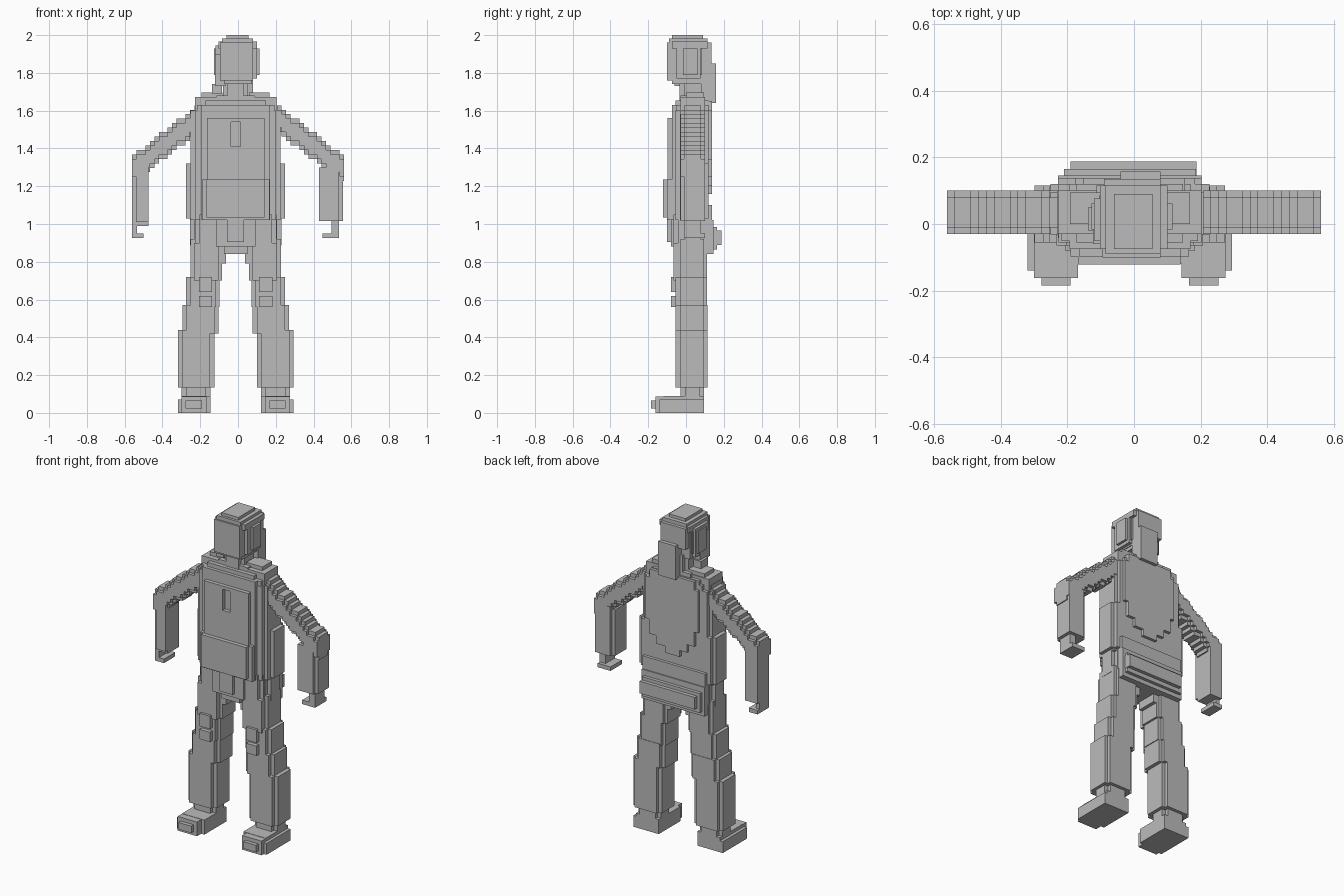
import bpy, bmesh, math

V = 0.0236      # step size of the blocky surface
CX = -0.0125    # body mirror line

grey = bpy.data.materials.new("plain grey")
grey.diffuse_color = (0.5, 0.5, 0.5, 1)


def footprint(x0, x1, y0, y1, n):
    """Rectangle whose corners are cut in n square steps."""
    def corner(cx, cy, sx, sy, flip):
        pts = []
        for i in range(n + 1):
            pts.append((cx + sx * i * V, cy + sy * (n - i) * V))
            if i < n:
                pts.append((cx + sx * (i + 1) * V, cy + sy * (n - i) * V))
        return pts[::-1] if flip else pts
    return (corner(x0, y0, 1, 1, False) + corner(x1, y0, -1, 1, True)
            + corner(x1, y1, -1, -1, False) + corner(x0, y1, 1, -1, True))


def part(name, blocks, mirror=False, centre=CX):
    """Blocks are (x0, x1, y0, y1, z0, z1[, corner steps]), x from the centre."""
    bm = bmesh.new()
    for b in blocks:
        x0, x1, y0, y1, z0, z1 = b[:6]
        n = b[6] if len(b) > 6 else 0
        for s in ((1, -1) if mirror else (1,)):
            xa, xb = sorted((centre + s * x0, centre + s * x1))
            vs = [bm.verts.new((x, y, z0)) for x, y in footprint(xa, xb, y0, y1, n)]
            f = bm.faces.new(vs)
            top = bmesh.ops.extrude_face_region(bm, geom=[f])["geom"]
            bmesh.ops.translate(bm, vec=(0, 0, z1 - z0),
                                verts=[v for v in top if isinstance(v, bmesh.types.BMVert)])
    bmesh.ops.remove_doubles(bm, verts=[], dist=1e-5)
    bmesh.ops.recalc_face_normals(bm, faces=bm.faces)
    me = bpy.data.meshes.new(name)
    bm.to_mesh(me)
    bm.free()
    me.materials.append(grey)
    ob = bpy.data.objects.new(name, me)
    bpy.context.collection.objects.link(ob)
    return ob


# feet: sole, rounded toe and heel
part("feet", [
    (0.133, 0.306, -0.12, 0.095, 0, 0.07),
    (0.155, 0.306, -0.14, 0.05, 0, 0.07),
    (0.155, 0.287, -0.162, 0.0, 0, 0.088),
    (0.178, 0.265, -0.185, -0.1, 0.022, 0.065),
    (0.133, 0.287, -0.12, 0.095, 0.06, 0.09),
    (0.133, 0.287, -0.03, 0.095, 0.08, 0.15, 1),
], mirror=True)

# lower legs
part("lower_legs", [
    (0.112, 0.306, -0.03, 0.095, 0.135, 0.44),
    (0.135, 0.285, -0.055, 0.115, 0.135, 0.44),
    (0.09, 0.282, -0.03, 0.095, 0.42, 0.57),
    (0.112, 0.26, -0.055, 0.115, 0.42, 0.57),
], mirror=True)

# upper legs, stepping inward as they rise
part("upper_legs", [
    (0.085, 0.262, -0.03, 0.095, 0.56, 0.72),
    (0.105, 0.24, -0.055, 0.112, 0.56, 0.72),
    (0.072, 0.24, -0.03, 0.095, 0.70, 0.80),
    (0.09, 0.22, -0.065, 0.112, 0.70, 0.90),
    (0.05, 0.24, -0.03, 0.095, 0.79, 0.92),
], mirror=True)

# knee pads
part("knee_pads", [
    (0.125, 0.195, -0.08, -0.05, 0.56, 0.62),
    (0.125, 0.195, -0.08, -0.05, 0.64, 0.72),
], mirror=True)

# pelvis with front flap
part("pelvis", [
    (-0.242, 0.242, -0.03, 0.10, 0.885, 1.05, 1),
    (-0.215, 0.215, -0.065, 0.12, 0.90, 1.05, 1),
    (-0.062, 0.062, -0.055, 0.12, 0.84, 0.91),
    (-0.105, 0.105, -0.08, 0.10, 0.88, 1.03),
    (-0.045, 0.045, -0.10, 0.0, 0.905, 1.03),
])

# rounded bands round the lower back
part("back_belt", [
    (-0.215, 0.215, 0.08, 0.145, 0.84, 1.02),
    (-0.198, 0.198, 0.08, 0.165, 0.865, 0.985),
    (-0.178, 0.20, 0.08, 0.187, 0.89, 0.965),
    (-0.215, 0.215, 0.08, 0.138, 1.02, 1.10),
])

# torso core, wider at the waist
part("torso", [
    (-0.262, 0.262, -0.03, 0.12, 1.03, 1.32, 1),
    (-0.238, 0.238, -0.055, 0.12, 1.02, 1.60, 1),
    (-0.205, 0.205, -0.075, 0.12, 1.02, 1.63, 1),
    (-0.215, 0.215, -0.03, 0.10, 1.58, 1.655),
    (-0.16, 0.16, -0.055, 0.12, 1.60, 1.655),
    (-0.10, 0.10, -0.03, 0.115, 1.64, 1.68),
])

# chest plates around a narrow centre slot
part("chest_plates", [
    (-0.152, -0.025, -0.098, -0.05, 1.23, 1.56),
    (0.025, 0.152, -0.098, -0.05, 1.23, 1.56),
    (-0.025, 0.025, -0.098, -0.05, 1.23, 1.41),
    (-0.025, 0.025, -0.098, -0.05, 1.54, 1.56),
])

# belly pouches
part("belly_plates", [
    (-0.178, 0.178, -0.098, -0.05, 1.02, 1.235),
    (-0.155, 0.152, -0.122, -0.05, 1.035, 1.235),
])

# back plate with a stepped lower edge
part("back_plate", [
    (-0.165, 0.195, 0.10, 0.138, 1.34, 1.60),
    (-0.14, 0.165, 0.10, 0.138, 1.58, 1.65),
    (-0.14, 0.17, 0.10, 0.138, 1.25, 1.35),
    (-0.09, 0.12, 0.10, 0.138, 1.20, 1.26),
    (-0.04, 0.06, 0.10, 0.138, 1.16, 1.21),
])

# shoulder pads
part("shoulders", [
    (0.07, 0.18, 0.0, 0.095, 1.63, 1.695),
    (0.10, 0.215, -0.03, 0.10, 1.60, 1.672),
], mirror=True)

# neck, head and hair
part("neck", [(-0.068, 0.064, -0.035, 0.115, 1.64, 1.78, 1)])
part("head", [
    (-0.118, 0.125, -0.04, 0.085, 1.79, 1.93, 1),
    (-0.11, 0.11, -0.075, 0.10, 1.77, 1.945, 1),
    (-0.085, 0.09, -0.10, 0.10, 1.76, 1.96, 0),
    (-0.065, 0.085, -0.075, 0.09, 1.74, 1.77),
    (-0.092, 0.11, -0.075, 0.115, 1.93, 1.965),
    (-0.075, 0.09, -0.09, 0.115, 1.95, 1.982),
    (-0.05, 0.065, -0.075, 0.09, 1.97, 2.0),
], centre=-0.01)
part("hair", [
    (-0.085, 0.085, 0.08, 0.135, 1.83, 1.96),
    (-0.035, 0.085, 0.08, 0.158, 1.64, 1.85),
    (-0.118, -0.06, -0.06, 0.04, 1.73, 1.90),
    (-0.133, -0.08, -0.02, 0.05, 1.69, 1.74),
], centre=-0.005)

# sloping upper arms: stepped columns, thickest along the middle
columns = []
for i in range(15):
    x = 0.207 + i * V
    top = round((1.625 - 0.79 * (x - 0.207)) / V) * V
    columns += [(x, x + V, -0.01, 0.08, top - 0.142, top),
                (x, x + V, -0.03, 0.10, top - 0.118, top - V)]
part("upper_arms", columns, mirror=True, centre=0)

# elbows, forearms and curled hands
part("left_forearm", [
    (-0.56, -0.475, -0.01, 0.10, 0.99, 1.335),
    (-0.54, -0.475, -0.03, 0.08, 1.01, 1.32),
    (-0.56, -0.535, -0.01, 0.08, 0.945, 1.0),
    (-0.56, -0.50, -0.01, 0.10, 0.925, 0.95),
], centre=0)
part("right_forearm", [
    (0.45, 0.555, -0.01, 0.10, 1.015, 1.32),
    (0.43, 0.535, -0.03, 0.08, 1.015, 1.30),
    (0.495, 0.535, -0.01, 0.08, 0.945, 1.02),
    (0.447, 0.535, -0.01, 0.10, 0.925, 0.95),
], centre=0)
